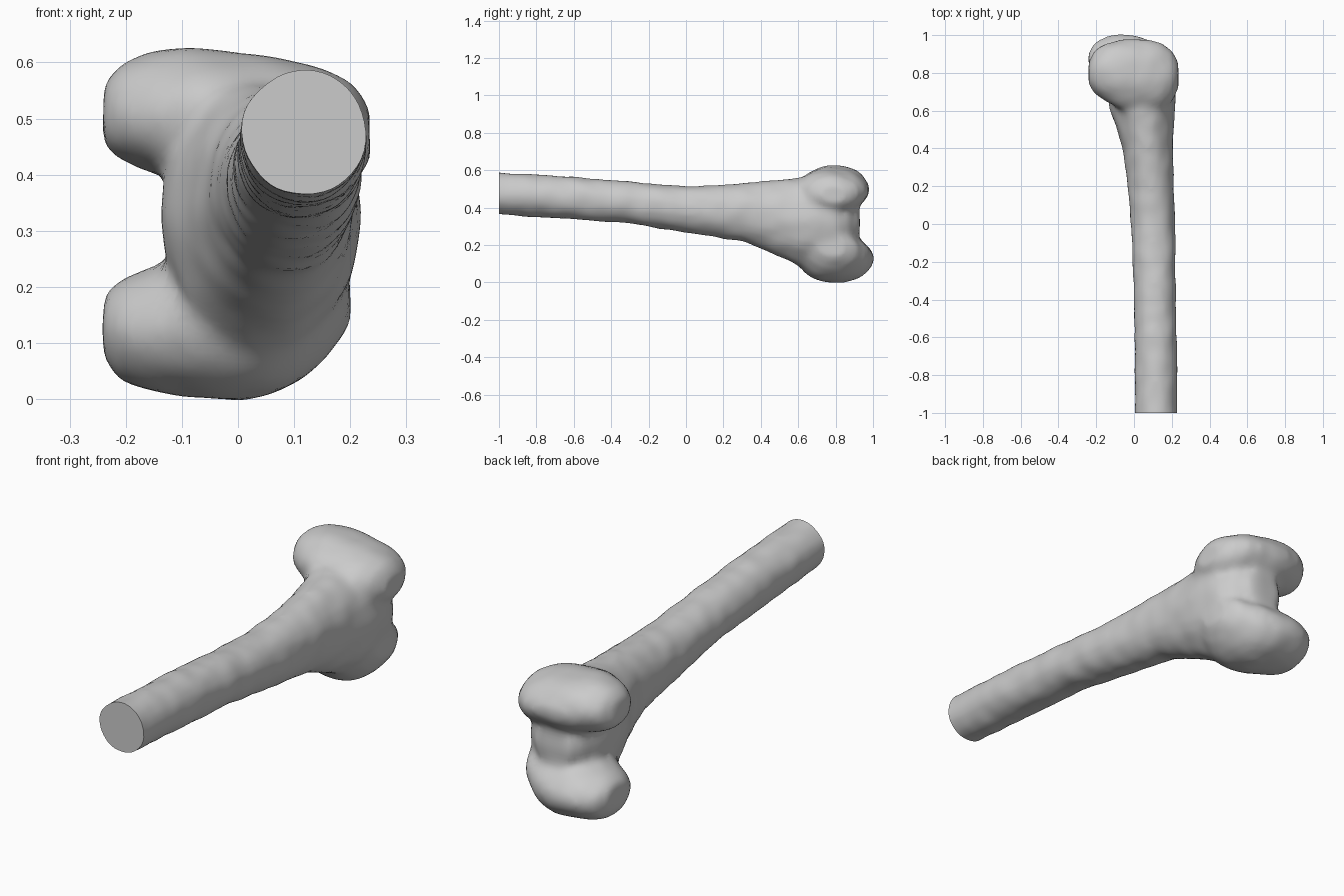
import bpy, bmesh, math
from mathutils import Vector, noise

if "Cube" in bpy.data.objects:
    bpy.data.objects.remove(bpy.data.objects["Cube"])


def loft(bm, stations, along, sides=28):
    """Closed elliptical loft; station = (position, min a, max a, min b, max b)."""
    rings = []
    for p, a0, a1, b0, b1 in stations:
        ring = []
        for i in range(sides):
            t = 2 * math.pi * i / sides
            a = (a0 + a1) / 2 + (a1 - a0) / 2 * math.cos(t)
            b = (b0 + b1) / 2 + (b1 - b0) / 2 * math.sin(t)
            ring.append(bm.verts.new((a, p, b) if along == 'Y' else (p, a, b)))
        rings.append(ring)
    for r, s in zip(rings, rings[1:]):
        for i in range(sides):
            j = (i + 1) % sides
            bm.faces.new((r[i], r[j], s[j], s[i]))
    bm.faces.new(rings[0])
    bm.faces.new(rings[-1])


bm = bmesh.new()
# shaft and flared body: y, x range, z range
loft(bm, [
    (-1.10, .005, .232, .37, .592), (-1.0, .005, .232, .363, .587),
    (-.6, .002, .228, .334, .565), (-.3, -.004, .223, .313, .54),
    (0, -.018, .22, .264, .517), (.2, -.034, .212, .233, .523),
    (.3, -.046, .21, .217, .532), (.4, -.062, .208, .18, .541),
    (.5, -.09, .208, .135, .55), (.6, -.125, .215, .09, .562),
    (.7, -.14, .22, .07, .57), (.8, -.12, .21, .08, .56),
    (.87, -.10, .17, .13, .51), (.925, -.06, .10, .22, .43)], 'Y')
# upper condyle: x, y range, z range
loft(bm, [
    (-.242, .74, .86, .455, .565), (-.21, .69, .92, .425, .595),
    (-.15, .65, .955, .40, .622), (-.08, .61, .975, .38, .629),
    (0, .59, .983, .375, .618), (.08, .59, .976, .375, .606),
    (.15, .60, .957, .375, .59), (.20, .65, .92, .385, .565),
    (.235, .72, .86, .42, .52)], 'X')
# lower condyle
loft(bm, [
    (-.242, .75, .90, .075, .19), (-.21, .69, .96, .03, .215),
    (-.15, .65, .99, .011, .24), (-.08, .61, 1.006, .002, .255),
    (0, .60, 1.0, -.005, .26), (.06, .60, .985, .004, .265),
    (.11, .61, .955, .03, .27), (.16, .64, .92, .075, .275),
    (.198, .70, .86, .13, .26)], 'X')
bmesh.ops.recalc_face_normals(bm, faces=bm.faces)
mesh = bpy.data.meshes.new("bone")
bm.to_mesh(mesh)
bm.free()
bone = bpy.data.objects.new("bone", mesh)
bpy.context.collection.objects.link(bone)
bpy.context.view_layer.objects.active = bone
bone.select_set(True)

# fuse the parts into one soft surface
remesh = bone.modifiers.new("fuse", 'REMESH')
remesh.mode = 'VOXEL'
remesh.voxel_size = .018
smooth = bone.modifiers.new("soften", 'SMOOTH')
smooth.factor = .5
smooth.iterations = 8
bpy.ops.object.modifier_apply(modifier="fuse")
bpy.ops.object.modifier_apply(modifier="soften")

# slight bumps, then a flat cut across the shaft
bm = bmesh.new()
bm.from_mesh(bone.data)
bm.normal_update()
moves = [(v, v.normal * .005 * noise.noise(v.co * 11)) for v in bm.verts]
for v, d in moves:
    v.co += d
cut = bmesh.ops.bisect_plane(bm, geom=bm.verts[:] + bm.edges[:] + bm.faces[:],
                             plane_co=Vector((0, -1, 0)), plane_no=Vector((0, 1, 0)),
                             clear_inner=True)
rim = [e for e in cut["geom_cut"] if isinstance(e, bmesh.types.BMEdge)]
bmesh.ops.holes_fill(bm, edges=rim, sides=0)
bmesh.ops.recalc_face_normals(bm, faces=bm.faces)
bm.to_mesh(bone.data)
bm.free()
bpy.ops.object.shade_smooth_by_angle(angle=math.radians(45))
